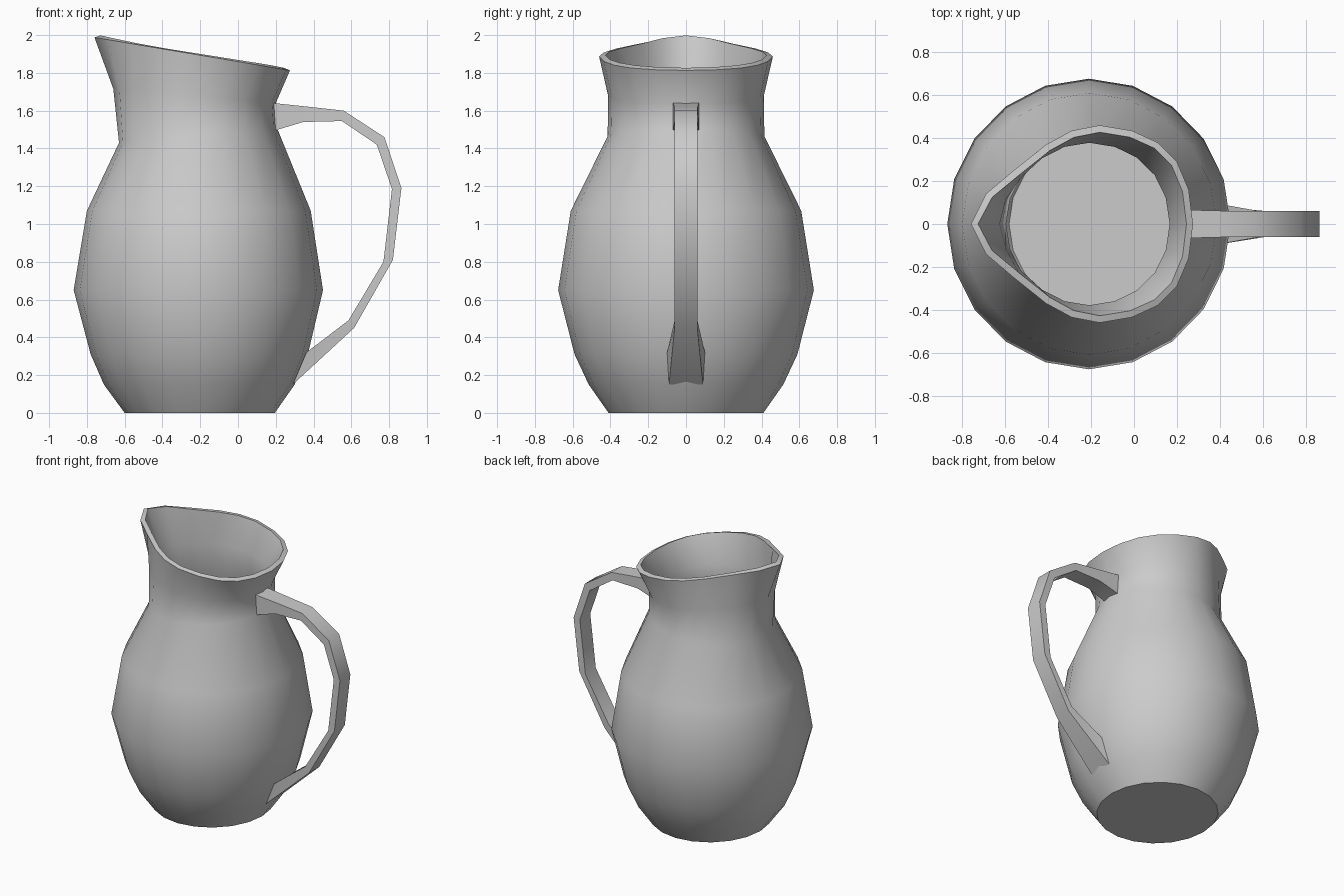
import bpy
from math import cos, sin, pi, radians

if "Cube" in bpy.data.objects:
    bpy.data.objects.remove(bpy.data.objects["Cube"])

SIDES = 20


def make_object(name, verts, faces):
    mesh = bpy.data.meshes.new(name)
    mesh.from_pydata(verts, [], faces)
    mesh.update()
    obj = bpy.data.objects.new(name, mesh)
    bpy.context.collection.objects.link(obj)
    bpy.ops.object.select_all(action='DESELECT')
    obj.select_set(True)
    bpy.context.view_layer.objects.active = obj
    return obj


def bridge(rings, n):
    """Quads joining consecutive rings of n vertices."""
    return [(r * n + i, r * n + (i + 1) % n, (r + 1) * n + (i + 1) % n, (r + 1) * n + i)
            for r in range(rings - 1) for i in range(n)]


def ellipse(xl, xr, ry, zl, zr):
    """Tilted ellipse ring, starting at the spout side (-x)."""
    cx, rx = (xl + xr) / 2, (xr - xl) / 2
    pts = []
    for i in range(SIDES):
        a = pi + 2 * pi * i / SIDES
        x = cx + rx * cos(a)
        pts.append((x, ry * sin(a), zl + (zr - zl) * (x - xl) / (xr - xl)))
    return pts


# Body: rings as (left x, right x, half depth, left z, right z)
profile = [
    (-0.60, 0.195, 0.41, 0.0, 0.0),
    (-0.71, 0.30, 0.515, 0.15, 0.15),
    (-0.78, 0.37, 0.59, 0.31, 0.31),
    (-0.87, 0.45, 0.677, 0.65, 0.65),
    (-0.80, 0.385, 0.61, 1.07, 1.07),
    (-0.63, 0.21, 0.415, 1.43, 1.50),
    (-0.66, 0.20, 0.412, 1.715, 1.64),
]
rings = [ellipse(*p) for p in profile]

# Rim with pointed spout: half outline, mirrored in y
half = [(-0.76, 0), (-0.69, 0.14), (-0.56, 0.25), (-0.41, 0.37), (-0.29, 0.435),
        (-0.16, 0.46), (-0.01, 0.435), (0.11, 0.38), (0.2, 0.29), (0.255, 0.16), (0.275, 0)]
outline = [(x, -y) for x, y in half] + half[-2:0:-1]
rim = [(x, y, 1.988 - 0.169 * (x + 0.76)) for x, y in outline]

# The upper neck already leans a little towards the spout shape
for i, (p, q) in enumerate(zip(rings[-1], ellipse(-0.76, 0.275, 0.46, 0, 0))):
    rings[-1][i] = (p[0] + 0.25 * (rim[i][0] - q[0]), p[1] + 0.25 * (rim[i][1] - q[1]), p[2])
rings.append(rim)

verts = [v for ring in rings for v in ring]
faces = bridge(len(rings), SIDES) + [tuple(reversed(range(SIDES)))]
body = make_object("jug_body", verts, faces)
wall = body.modifiers.new("wall", 'SOLIDIFY')
wall.thickness = 0.033
wall.offset = -1
wall.use_even_offset = True
bpy.ops.object.modifier_apply(modifier=wall.name)
bpy.ops.object.shade_smooth_by_angle(angle=radians(40))

# Handle: stations as (outer x, outer z, inner x, inner z, outer half width, inner half width)
stations = [
    (0.19, 1.64, 0.195, 1.495, 0.068, 0.068),
    (0.38, 1.62, 0.345, 1.54, 0.062, 0.062),
    (0.56, 1.60, 0.55, 1.545, 0.06, 0.06),
    (0.775, 1.46, 0.735, 1.42, 0.06, 0.06),
    (0.865, 1.19, 0.815, 1.185, 0.06, 0.06),
    (0.82, 0.81, 0.77, 0.80, 0.06, 0.06),
    (0.615, 0.45, 0.585, 0.49, 0.06, 0.06),
    (0.29, 0.15, 0.362, 0.32, 0.09, 0.10),
]
verts = []
for ox, oz, ix, iz, wo, wi in stations:
    verts += [(ox, -wo, oz), (ox, wo, oz), (ix, wi, iz), (ix, -wi, iz)]
last = 4 * (len(stations) - 1)
faces = [tuple(reversed(f)) for f in bridge(len(stations), 4)]
faces += [(0, 1, 2, 3), (last + 3, last + 2, last + 1, last)]
handle = make_object("handle", verts, faces)
bpy.ops.object.mode_set(mode='EDIT')
bpy.ops.mesh.select_all(action='SELECT')
bpy.ops.mesh.normals_make_consistent(inside=False)
bpy.ops.object.mode_set(mode='OBJECT')
bpy.ops.object.shade_smooth_by_angle(angle=radians(40))
